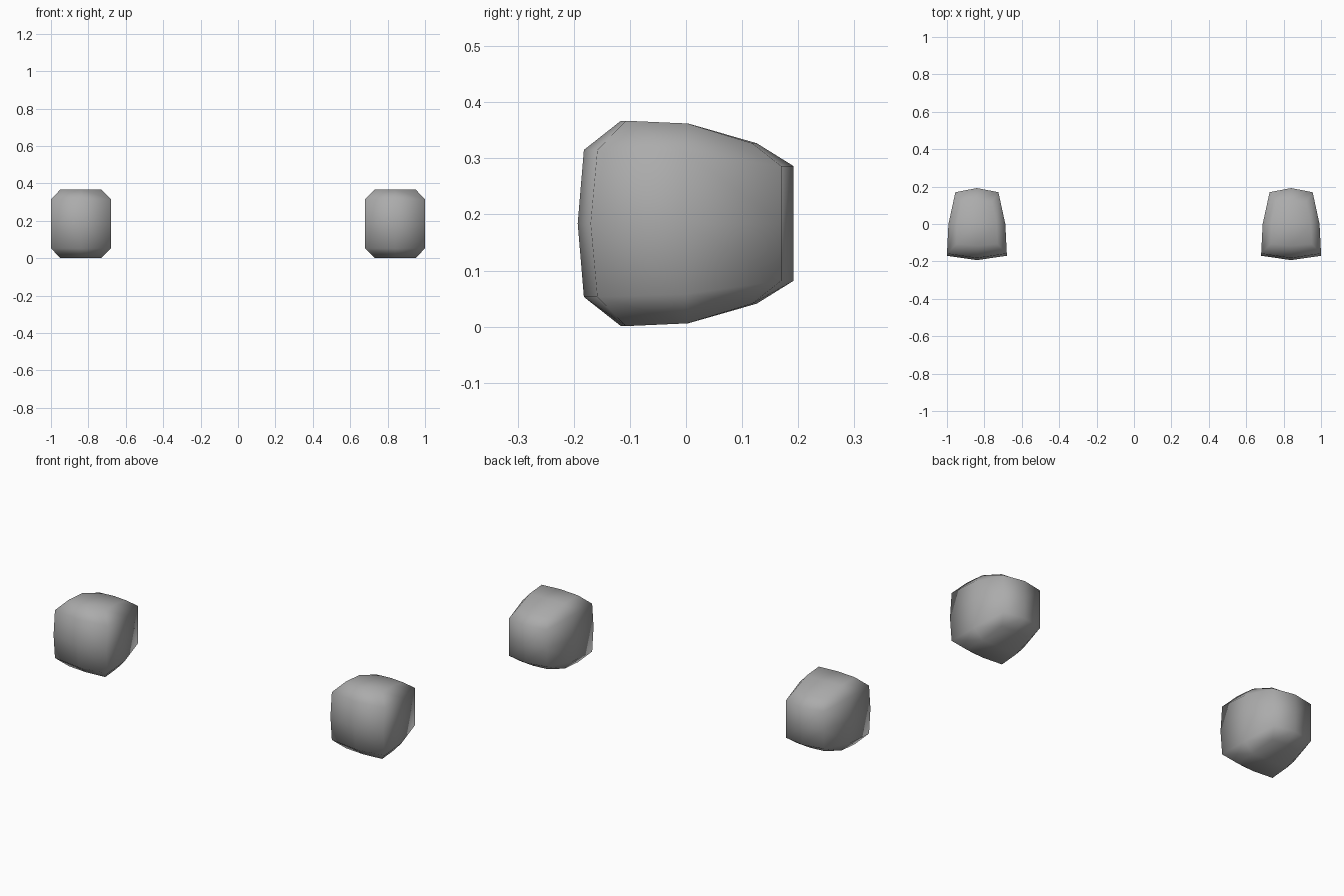
import bpy, bmesh

if "Cube" in bpy.data.objects:
    bpy.data.objects.remove(bpy.data.objects["Cube"])

ZC = 0.184  # pod centre height

grey = bpy.data.materials.new("dark_grey")
grey.diffuse_color = (0.41, 0.41, 0.41, 1)
grey.use_nodes = True
grey.node_tree.nodes["Principled BSDF"].inputs["Base Color"].default_value = grey.diffuse_color


def rows(points):
    """Mirror upper rows (half width, half height, edge y, middle y) to five rows."""
    full = points + [(w, -h, ye, ym) for w, h, ye, ym in reversed(points[:-1])]
    return [[(-w, ye, ZC + h), (0, ym, ZC + h), (w, ye, ZC + h)] for w, h, ye, ym in full]


# outer loop of a 5 x 3 grid
OUTLINE = [(0, 0), (0, 1), (0, 2), (1, 2), (2, 2), (3, 2),
           (4, 2), (4, 1), (4, 0), (3, 0), (2, 0), (1, 0)]


def make_pod(name, cx):
    bm = bmesh.new()
    front = rows([(0.11, 0.183, -0.107, -0.116), (0.16, 0.131, -0.158, -0.182), (0.16, 0, -0.17, -0.193)])
    middle = rows([(0.105, 0.178, 0.003, 0.004), (0.152, 0.126, 0, 0), (0.152, 0, 0, 0)])
    back = rows([(0.08, 0.143, 0.118, 0.126), (0.115, 0.102, 0.17, 0.192), (0.115, 0, 0.17, 0.192)])

    loops = []
    # domed end caps
    for grid in (front, back):
        v = [[bm.verts.new((x + cx, y, z)) for x, y, z in row] for row in grid]
        for r in range(4):
            for c in range(2):
                bm.faces.new((v[r][c], v[r][c + 1], v[r + 1][c + 1], v[r + 1][c]))
        loops.append([v[r][c] for r, c in OUTLINE])
    # middle ring
    ring = []
    for r, c in OUTLINE:
        x, y, z = middle[r][c]
        ring.append(bm.verts.new((x + cx, y, z)))
    loops.insert(1, ring)
    # side walls
    for a, b in zip(loops, loops[1:]):
        for i in range(len(a)):
            j = (i + 1) % len(a)
            bm.faces.new((a[i], a[j], b[j], b[i]))

    bmesh.ops.recalc_face_normals(bm, faces=bm.faces)
    for f in bm.faces:
        f.smooth = True
    mesh = bpy.data.meshes.new(name)
    bm.to_mesh(mesh)
    bm.free()
    mesh.materials.append(grey)
    obj = bpy.data.objects.new(name, mesh)
    bpy.context.collection.objects.link(obj)


make_pod("left_pod", -0.84)
make_pod("right_pod", 0.84)
